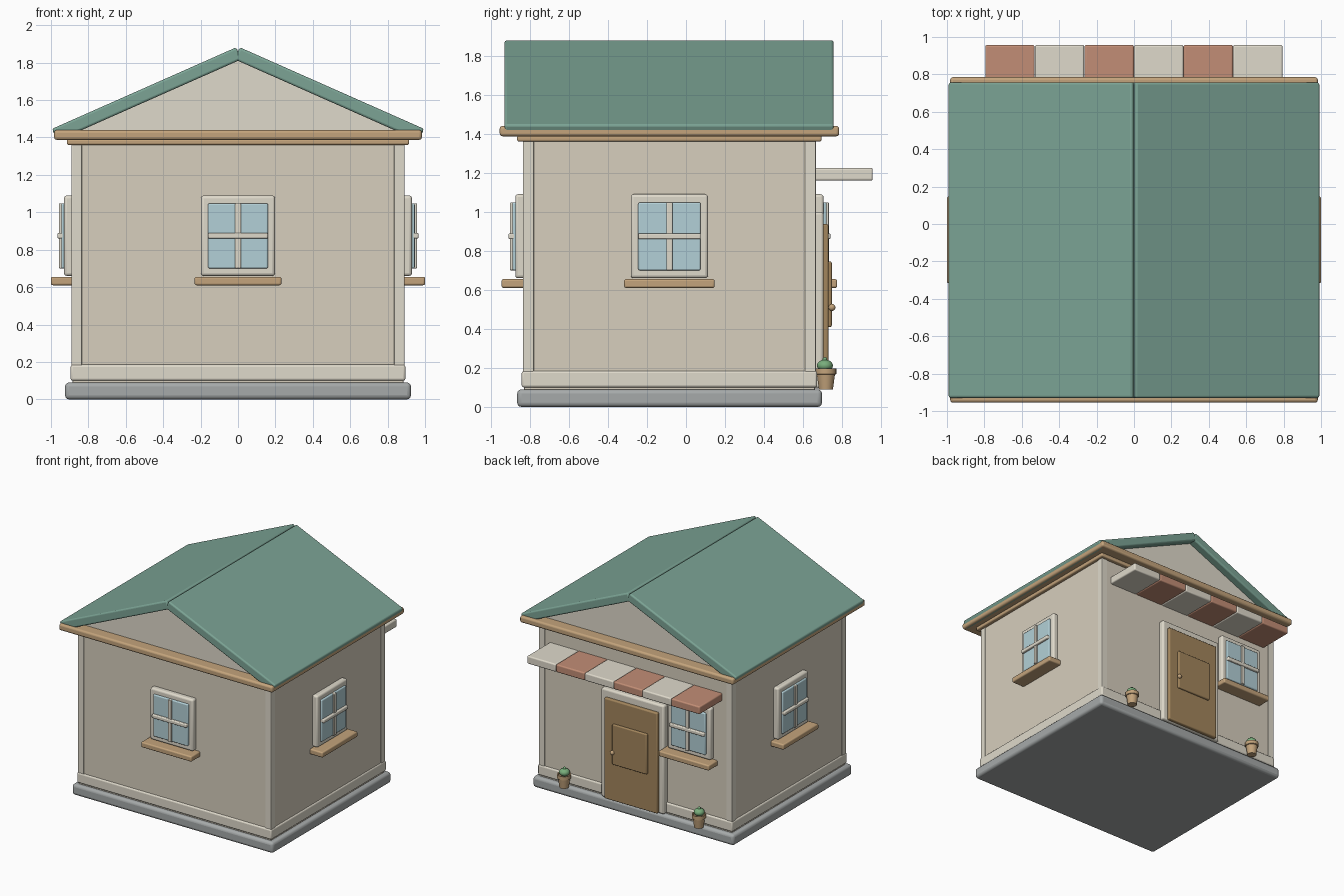
import bpy, bmesh
from math import atan2, cos, pi, radians
from mathutils import Matrix, Vector

if "Cube" in bpy.data.objects:
    bpy.data.objects.remove(bpy.data.objects["Cube"])

def mat(name, *rgb):
    m = bpy.data.materials.new(name)
    m.diffuse_color = (*rgb, 1)
    m.use_nodes = True
    m.node_tree.nodes["Principled BSDF"].inputs["Base Color"].default_value = m.diffuse_color
    return m

CREAM = mat("cream_trim", 0.74, 0.70, 0.60)
WALL = mat("wall_plaster", 0.68, 0.62, 0.51)
GREEN = mat("roof_green", 0.20, 0.37, 0.30)
WOOD = mat("light_wood", 0.55, 0.37, 0.20)
DOOR = mat("door_wood", 0.37, 0.24, 0.11)
GLASS = mat("glass_blue", 0.45, 0.63, 0.68)
STONE = mat("stone_grey", 0.38, 0.40, 0.40)
RED = mat("awning_red", 0.54, 0.27, 0.18)
LEAF = mat("leaf_green", 0.19, 0.42, 0.20)

def finish(name, bm, m, bevel=0.0, M=Matrix()):
    bmesh.ops.recalc_face_normals(bm, faces=bm.faces[:])
    me = bpy.data.meshes.new(name)
    bm.to_mesh(me)
    bm.free()
    ob = bpy.data.objects.new(name, me)
    bpy.context.collection.objects.link(ob)
    ob.matrix_world = M
    me.materials.append(m)
    if bevel:
        b = ob.modifiers.new("bevel", 'BEVEL')
        b.width, b.segments = bevel, 3
    bpy.ops.object.select_all(action='DESELECT')
    ob.select_set(True)
    bpy.context.view_layer.objects.active = ob
    bpy.ops.object.shade_smooth_by_angle(angle=radians(40))
    return ob

def box(name, x, y, z, m, bevel=0.008, M=Matrix()):
    """Rounded box from (min, max) ranges."""
    bm = bmesh.new()
    bmesh.ops.create_cube(bm, size=1)
    for v in bm.verts:
        v.co = Vector([(a + b) / 2 + c * (b - a) for c, (a, b) in zip(v.co, (x, y, z))])
    return finish(name, bm, m, bevel, M)

def lathe(name, pts, loc, m, steps=24):
    """Spin an (r, z) profile around z."""
    bm = bmesh.new()
    vs = [bm.verts.new((r, 0, z)) for r, z in pts]
    es = [bm.edges.new(p) for p in zip(vs, vs[1:])]
    bmesh.ops.spin(bm, geom=vs + es, cent=(0, 0, 0), axis=(0, 0, 1), angle=2 * pi, steps=steps)
    bmesh.ops.remove_doubles(bm, verts=bm.verts[:], dist=1e-5)
    return finish(name, bm, m, 0, Matrix.Translation(loc))

def ball(name, loc, r, m, squash=1.0):
    bm = bmesh.new()
    bmesh.ops.create_uvsphere(bm, u_segments=20, v_segments=12, radius=r)
    return finish(name, bm, m, 0, Matrix.Translation(loc) @ Matrix.Diagonal((1, 1, squash, 1)))

# Plinth, walls and trims
CY = -0.085
box("plinth", (-0.925, 0.925), (-0.865, 0.697), (0, 0.09), STONE, 0.022)
box("walls", (-0.885, 0.885), (-0.83, 0.66), (0.05, 1.40), WALL, 0.004)
box("baseboard", (-0.895, 0.895), (-0.842, 0.672), (0.10, 0.185), CREAM, 0.012)
box("top_trim", (-0.915, 0.915), (-0.865, 0.695), (1.36, 1.392), WOOD, 0.01)
for sx in (-1, 1):
    for ya, yb in ((-0.835, -0.78), (0.61, 0.665)):
        box("corner_post", sorted((sx * 0.835, sx * 0.89)), (ya, yb), (0.10, 1.37), CREAM, 0.005)

# Eave slab, gable prism and roof panels
box("eave_slab", (-0.983, 0.983), (-0.955, 0.785), (1.387, 1.44), WOOD, 0.015)
bm = bmesh.new()
tri = bm.faces.new([bm.verts.new((x, -0.86, z)) for x, z in ((-0.87, 1.432), (0.87, 1.432), (0, 1.812))])
ext = bmesh.ops.extrude_face_region(bm, geom=[tri])["geom"]
bmesh.ops.translate(bm, vec=(0, 1.55, 0), verts=[v for v in ext if isinstance(v, bmesh.types.BMVert)])
finish("gable", bm, CREAM)
slope = atan2(0.436, 0.985)
half = 0.985 / cos(slope) / 2
for sx, name in ((-1, "roof_left"), (1, "roof_right")):
    M = Matrix.Translation((sx * 0.488, 0, 1.632)) @ Matrix.Rotation(sx * slope, 4, 'Y')
    box(name, (-half, half), (-0.93, 0.757), (-0.035, 0.035), GREEN, 0.012, M)

# Windows, built facing -y then turned onto each wall
def window(name, loc, angle):
    M = Matrix.Translation(loc) @ Matrix.Rotation(radians(angle), 4, 'Z')
    for part, x, y, z, m, b in (
            ("frame", 0.198, -0.045, (0.66, 1.09), CREAM, 0.015),
            ("glass", 0.16, -0.060, (0.70, 1.048), GLASS, 0.008),
            ("upright_bar", 0.016, -0.072, (0.70, 1.048), CREAM, 0.005),
            ("cross_bar", 0.16, -0.080, (0.86, 0.89), CREAM, 0.007),
            ("sill", 0.232, -0.115, (0.61, 0.655), WOOD, 0.01)):
        box(f"{name}_{part}", (-x, x), (y, 0.01), z, m, b, M)

window("front_window", (0, -0.83, 0), 0)
window("right_window", (0.885, CY, 0), 90)
window("left_window", (-0.885, CY, 0), -90)
window("back_window", (-0.52, 0.66, 0), 180)

# Back door
box("door_frame", (-0.29, 0.29), (0.64, 0.705), (0.095, 1.0), CREAM, 0.015)
box("door", (-0.245, 0.245), (0.66, 0.73), (0.10, 0.937), DOOR, 0.01)
box("door_panel", (-0.16, 0.16), (0.70, 0.747), (0.41, 0.745), DOOR, 0.008)
ball("door_knob", (0.155, 0.748, 0.51), 0.018, WOOD)

# Striped awning
for i in range(6):
    x = -0.795 + 0.265 * i
    box("awning_stripe", (x, x + 0.264), (0.64, 0.957), (1.16, 1.225), (RED, CREAM)[i % 2], 0.01)

# Potted plants
for x in (-0.62, 0.62):
    lathe("plant_pot", [(0, 0), (0.036, 0), (0.046, 0.075), (0.053, 0.078), (0.053, 0.108),
                        (0.044, 0.108), (0.042, 0.095), (0, 0.095)], (x, 0.717, 0.09), WOOD)
    ball("plant", (x, 0.712, 0.212), 0.041, LEAF, 0.75)
    ball("plant_bud", (x, 0.712, 0.243), 0.012, LEAF)
